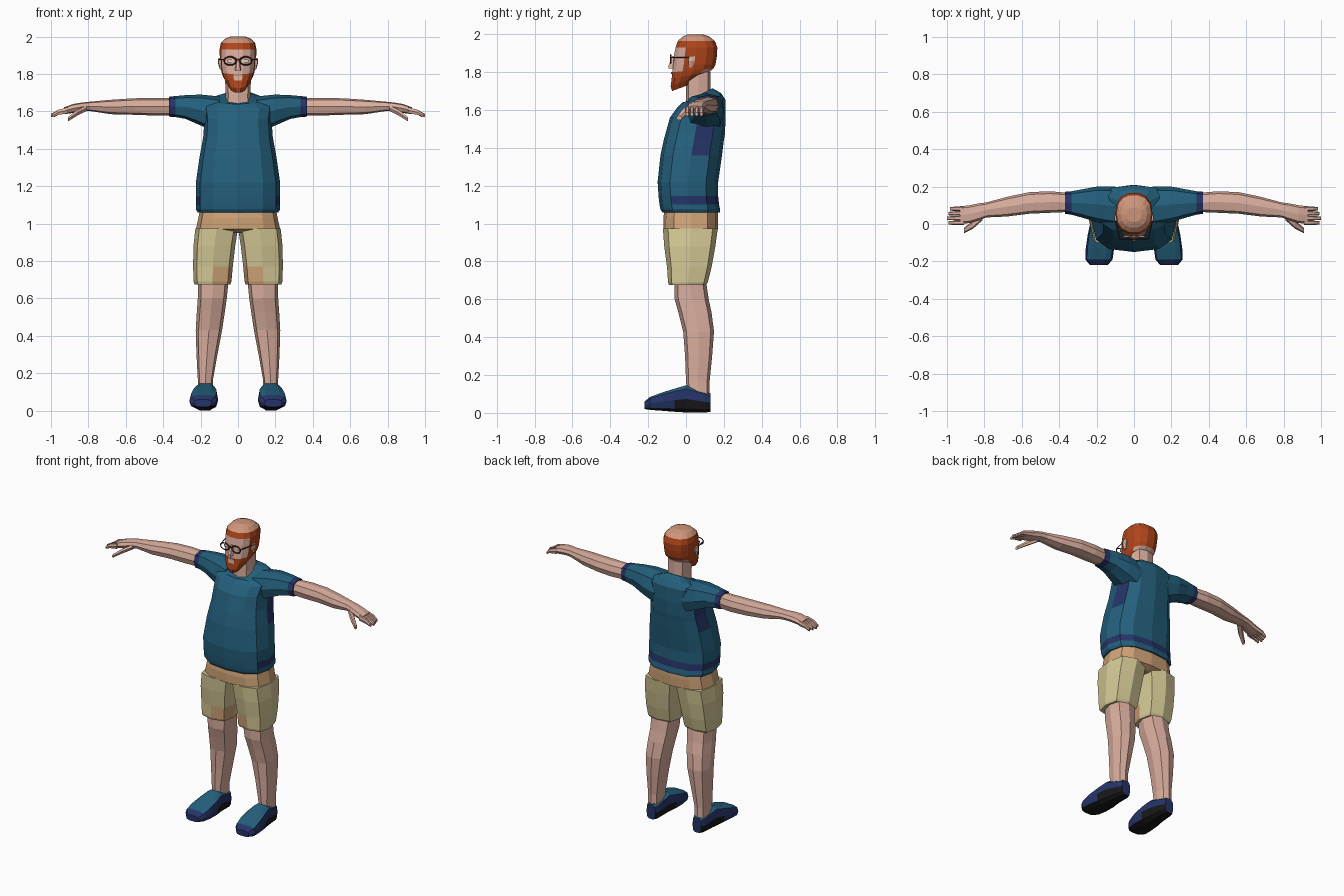
import bpy
import bmesh
from math import cos, sin, pi, copysign
from mathutils import Vector, Matrix

cube = bpy.data.objects.get("Cube")
if cube:
    bpy.data.objects.remove(cube, do_unlink=True)


def material(name, hex_code):
    srgb = [int(hex_code[i:i + 2], 16) / 255 for i in (0, 2, 4)]
    colour = [((s + .055) / 1.055) ** 2.4 for s in srgb] + [1]
    mat = bpy.data.materials.new(name)
    mat.use_nodes = True
    mat.diffuse_color = colour
    mat.node_tree.nodes["Principled BSDF"].inputs["Base Color"].default_value = colour
    return mat


teal = material("teal cloth", "24607D")
navy = material("navy cloth", "253468")
skin = material("skin", "DAAE9E")
khaki = material("khaki cloth", "D5C996")
tan = material("tan cloth", "CFA377")
hair = material("ginger hair", "B0451A")
scalp = material("scalp", "CE957A")
black = material("black rubber", "18181A")
frame = material("dark red frame", "5A2418")
white = material("eye white", "D8D2CC")


def finish(name, bm, mats, rule=None, mirror=False):
    """Turn a bmesh into an object; rule(centre, normal) picks the material."""
    bmesh.ops.recalc_face_normals(bm, faces=bm.faces)
    bm.normal_update()
    if rule:
        for face in bm.faces:
            face.material_index = mats.index(rule(face.calc_center_median(), face.normal))
    mesh = bpy.data.meshes.new(name)
    bm.to_mesh(mesh)
    bm.free()
    for mat in mats:
        mesh.materials.append(mat)
    obj = bpy.data.objects.new(name, mesh)
    bpy.context.collection.objects.link(obj)
    if mirror:
        mod = obj.modifiers.new("Mirror", "MIRROR")
        mod.use_mirror_merge = False
    return obj


def loft(name, axis, rings, mats, rule=None, sides=8, power=.7, mirror=False):
    """Skin rings of (position, a0, a1, b0, b1, tilt) along an axis."""
    order = {"x": (2, 0, 1), "y": (0, 2, 1), "z": (0, 1, 2)}[axis]
    bm = bmesh.new()
    loops = []
    for at, a0, a1, b0, b1, *tilt in rings:
        loop = []
        for i in range(sides):
            angle = 2 * pi * i / sides
            c, s = (copysign(abs(f(angle)) ** power, f(angle)) for f in (cos, sin))
            slope = tilt[0] * (s + 1) / 2 if tilt else 0
            local = ((a0 + a1 + (a1 - a0) * c) / 2,
                     (b0 + b1 + (b1 - b0) * s) / 2, at + slope)
            loop.append(bm.verts.new([local[k] for k in order]))
        loops.append(loop)
    for low, high in zip(loops, loops[1:]):
        for i in range(sides):
            j = (i + 1) % sides
            bm.faces.new((low[i], low[j], high[j], high[i]))
    bm.faces.new(loops[0])
    bm.faces.new(loops[-1])
    return finish(name, bm, mats, rule, mirror)


def box(name, low, high, mat, mirror=False):
    low, high = Vector(low), Vector(high)
    bm = bmesh.new()
    bmesh.ops.create_cube(bm, size=1, matrix=Matrix.LocRotScale(
        (low + high) / 2, None, high - low))
    return finish(name, bm, [mat], mirror=mirror)


# Shirt body, with a chest stripe and navy side panels
def shirt_rule(c, n):
    if 1.44 < c.z < 1.47 and c.y < 0 and abs(c.x) < .05:
        return khaki
    if 1.36 < c.z < 1.56 and .04 < c.y < .15 and abs(c.x) > .1:
        return navy
    if 1.10 < c.z < 1.145 and c.y > -.06 and abs(c.x) > .06:
        return navy
    return teal


loft("shirt", "z", [
    (1.06, -.215, .215, -.125, .18), (1.075, -.225, .225, -.135, .18),
    (1.1, -.225, .225, -.14, .175), (1.145, -.225, .225, -.145, .17),
    (1.22, -.225, .225, -.15, .17), (1.36, -.205, .205, -.135, .19),
    (1.44, -.19, .19, -.118, .2), (1.47, -.185, .185, -.11, .205),
    (1.56, -.18, .18, -.085, .21), (1.615, -.19, .19, -.045, .208, .04),
    (1.64, -.14, .14, -.02, .185, .05), (1.64, -.072, .072, -.005, .14, .075),
], [teal, navy, khaki], shirt_rule, sides=12, power=.75)

loft("sleeve", "x", [
    (.1, -.01, .2, 1.48, 1.68), (.2, .01, .2, 1.525, 1.69),
    (.28, .035, .185, 1.56, 1.687), (.335, .05, .175, 1.57, 1.682),
    (.37, .055, .172, 1.572, 1.678),
], [teal, navy], lambda c, n: navy if c.x > .335 else teal, mirror=True)

# Arms, hands and thumbs
loft("arm", "x", [
    (.33, .065, .165, 1.58, 1.67), (.45, .06, .175, 1.578, 1.672),
    (.56, .055, .17, 1.582, 1.67), (.68, .04, .145, 1.585, 1.662),
    (.79, .035, .115, 1.602, 1.652), (.83, .02, .11, 1.602, 1.648),
    (.88, .005, .1, 1.592, 1.64), (.93, 0, .095, 1.585, 1.622),
], [skin], mirror=True)
for i, finger in enumerate(("index", "middle", "ring", "little")):
    y = -.005 + .025 * i
    tip = 1 - .008 * abs(i - 1)
    loft(finger + "_finger", "x", [
        (.91, y, y + .025, 1.588, 1.624), (.96, y, y + .023, 1.58, 1.61),
        (tip, y + .002, y + .02, 1.568, 1.588),
    ], [skin], sides=6, mirror=True)
loft("thumb", "x", [
    (.81, .02, .07, 1.6, 1.635), (.86, -.025, .02, 1.575, 1.61),
    (.91, -.05, -.022, 1.545, 1.57),
], [skin], sides=6, mirror=True)

# Neck and head
loft("neck", "z", [
    (1.59, -.07, .07, .0, .14, .06), (1.68, -.066, .066, .0, .13),
    (1.8, -.07, .07, .0, .13),
], [skin])


def head_rule(c, n):
    if c.z > 1.93 and n.z > .6:
        return scalp
    if c.z > 1.945 or (c.y > .015 and c.z > 1.82):
        return hair
    if c.y < .08 and c.z < 1.775 + (c.y + .08) * .7:
        return hair
    return skin


loft("head", "z", [
    (1.7, -.04, .04, -.075, .06, .05), (1.725, -.062, .062, -.083, .09, .06),
    (1.765, -.08, .08, -.078, .13, .04), (1.8, -.088, .088, -.075, .148, .02),
    (1.84, -.094, .094, -.07, .158), (1.885, -.097, .097, -.066, .166),
    (1.93, -.099, .099, -.058, .168), (1.965, -.092, .092, -.045, .155),
    (1.988, -.07, .07, -.02, .125), (2, -.04, .04, .01, .09),
], [skin, scalp, hair], head_rule, sides=14, power=.85)
loft("nose", "z", [
    (1.82, -.017, .017, -.096, -.05), (1.835, -.015, .015, -.094, -.05),
    (1.885, -.007, .007, -.073, -.05),
], [skin], sides=6)
loft("ear", "z", [
    (1.825, .085, .097, .015, .035), (1.86, .085, .108, .01, .05),
    (1.885, .085, .105, .015, .05),
], [skin], sides=6, mirror=True)
box("mouth", (-.025, -.08, 1.79), (.025, -.073, 1.8), scalp)
box("eye", (.025, -.069, 1.862), (.055, -.061, 1.877), white, mirror=True)

# Glasses: a rim swept round an oval, bridge and temples
bm = bmesh.new()
steps = 10
for i in range(steps):
    a, b = (Vector((.042 + .033 * cos(t), -.08, 1.87 + .023 * sin(t)))
            for t in (2 * pi * i / steps, 2 * pi * (i + 1) / steps))
    turn = (b - a).to_track_quat("Z", "Y")
    bmesh.ops.create_cone(bm, segments=4, radius1=.004, radius2=.004,
                          depth=(b - a).length + .002, cap_ends=True,
                          matrix=Matrix.LocRotScale((a + b) / 2, turn, None))
finish("glasses_rim", bm, [frame], mirror=True)
box("glasses_bridge", (-.01, -.084, 1.872), (.01, -.077, 1.879), frame)
loft("glasses_temple", "y", [
    (-.08, .072, .079, 1.874, 1.881), (.03, .099, .106, 1.874, 1.881),
], [frame], sides=4, power=1, mirror=True)

# Shorts
loft("shorts_waist", "z", [
    (.95, -.1, .1, -.08, .13), (.97, -.225, .225, -.12, .168),
    (1.03, -.212, .212, -.12, .17), (1.09, -.2, .2, -.11, .168),
], [tan], sides=12, power=.7)
loft("shorts_leg", "z", [
    (.675, .04, .232, -.09, .105), (.69, .035, .237, -.095, .115),
    (.77, .028, .24, -.1, .135), (.88, .015, .238, -.115, .155),
    (.975, .0, .228, -.122, .168),
], [khaki, tan],
    lambda c, n: tan if c.z < .77 and c.x < .13 and c.y < 0 else khaki,
    power=.6, mirror=True)

# Legs
loft("leg", "z", [
    (.1, .135, .215, .005, .125), (.17, .133, .215, .0, .125),
    (.3, .11, .222, -.005, .138), (.43, .085, .226, -.015, .148),
    (.53, .07, .22, -.04, .135), (.6, .06, .215, -.06, .12),
    (.7, .05, .215, -.062, .105),
], [skin], mirror=True)


# Shoes: teal upper, navy sides, black sole
def shoe_rule(c, n):
    if n.z < -.5 or (c.y > -.06 and c.z < .05 and n.z < .1):
        return black
    return teal if n.z > .5 and c.z > .08 else navy


loft("shoe", "y", [
    (.13, .14, .205, .004, .105), (.1, .125, .22, 0, .115),
    (.0, .118, .235, .0, .148), (-.06, .108, .248, .004, .13),
    (-.13, .106, .258, .01, .108), (-.19, .115, .26, .015, .085),
    (-.22, .14, .235, .02, .06),
], [teal, navy, black], shoe_rule, sides=10, power=.6, mirror=True)
